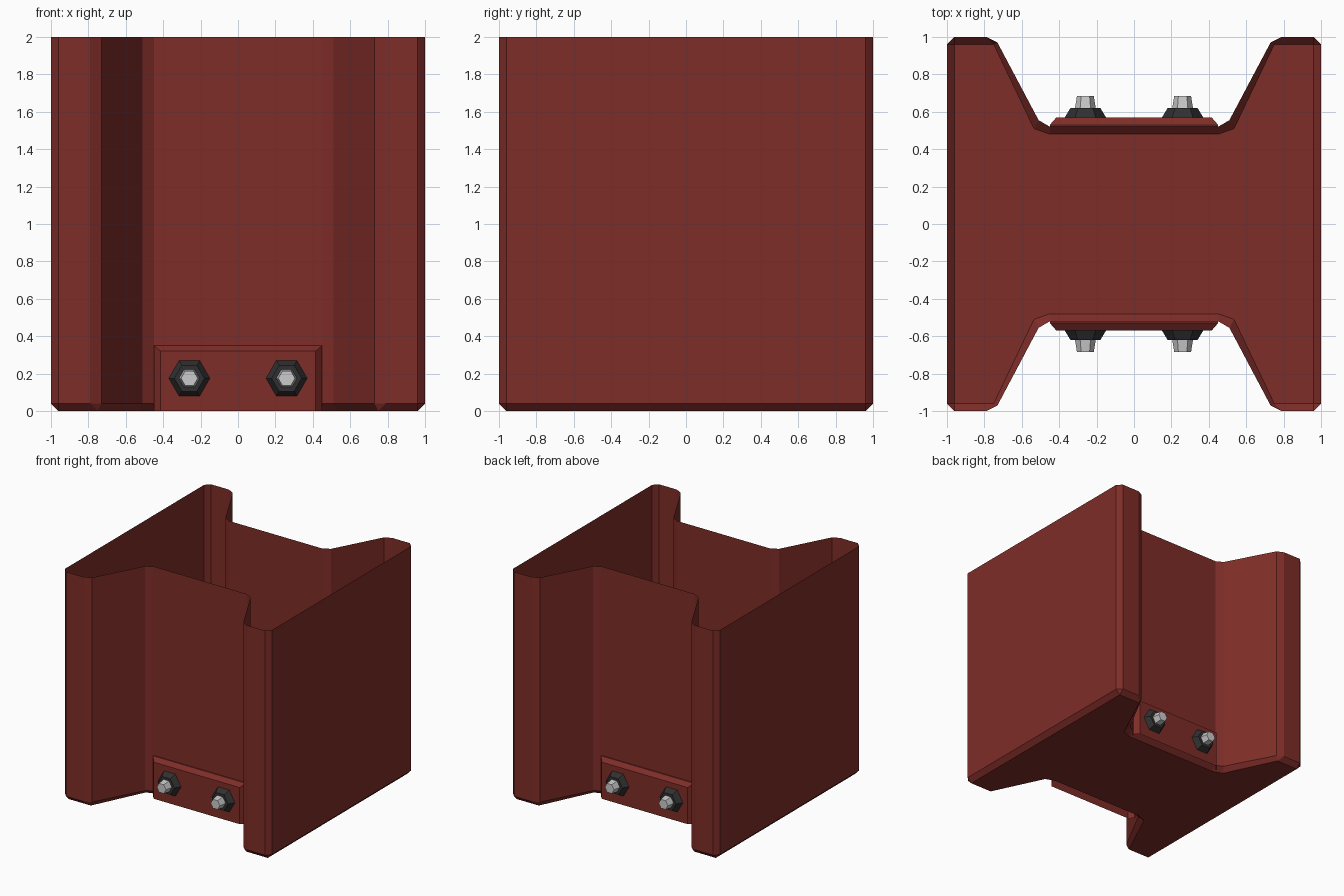
import bpy, bmesh, math
from mathutils import Matrix

if "Cube" in bpy.data.objects:
    bpy.data.objects.remove(bpy.data.objects["Cube"])


def material(name, rgb):
    m = bpy.data.materials.new(name)
    m.diffuse_color = (*rgb, 1)
    m.use_nodes = True
    m.node_tree.nodes["Principled BSDF"].inputs["Base Color"].default_value = m.diffuse_color
    return m


red = material("dark_red_paint", (0.21, 0.026, 0.021))
black = material("black_metal", (0.03, 0.03, 0.03))


def make_object(name, bm, mat=None):
    mesh = bpy.data.meshes.new(name)
    bm.to_mesh(mesh)
    bm.free()
    ob = bpy.data.objects.new(name, mesh)
    bpy.context.collection.objects.link(ob)
    if mat:
        mesh.materials.append(mat)
    return ob


def loft(rings, cap_last=True):
    """Skin closed rings of equal length, optionally capping the last."""
    bm = bmesh.new()
    vs = [[bm.verts.new(p) for p in ring] for ring in rings]
    n = len(vs[0])
    for a, b in zip(vs, vs[1:]):
        for i in range(n):
            j = (i + 1) % n
            bm.faces.new((a[i], a[j], b[j], b[i]))
    if cap_last:
        bm.faces.new(vs[-1])
    bmesh.ops.remove_doubles(bm, verts=bm.verts, dist=1e-4)
    bmesh.ops.recalc_face_normals(bm, faces=bm.faces)
    return bm


def four_way(quarter, z):
    """Mirror a quarter profile into the full H-shaped outline."""
    half = quarter + [(-x, y) for x, y in reversed(quarter)]
    return [(x, y, z) for x, y in half + [(-x, -y) for x, y in half]]


# Hollow H-section body: open top, chamfered closed bottom
outer = [(1, .96), (.96, 1), (.79, 1), (.73, .97), (.51, .555), (.45, .52)]
inset = [(.96, .96), (.96, .96), (.75, .96), (.75, .96), (.535, .51), (.45, .48)]
make_object("beam_body", loft([four_way(outer, 2), four_way(outer, .04),
                               four_way(inset, 0)]), red)

for side, label in ((-1, "front"), (1, "back")):
    # Mounting plate with bevelled sides and top, open behind and below
    bm = bmesh.new()
    rim = [(-.45, 0), (-.45, .35), (.45, .35), (.45, 0)]
    face = [(-.415, 0), (-.415, .32), (.415, .32), (.415, 0)]
    rings = [[bm.verts.new((x, side * y, z)) for x, z in pts]
             for pts, y in ((rim, .52), (rim, .53), (face, .57))]
    for a, b in zip(rings, rings[1:]):
        for i in range(3):
            bm.faces.new((a[i], a[i + 1], b[i + 1], b[i]))
    bm.faces.new(rings[-1])
    bmesh.ops.recalc_face_normals(bm, faces=bm.faces)
    if bm.faces[:][-1].normal.y * side < 0:
        bmesh.ops.reverse_faces(bm, faces=bm.faces)
    make_object(label + "_plate", bm, red)

    # Tapered hexagonal nuts and bolt ends
    for x in (-.26, .26):
        for part, r1, r2, y1, y2, mat in (("nut", .11, .08, .57, .62, black),
                                          ("bolt", .056, .045, .615, .685, None)):
            bm = bmesh.new()
            bmesh.ops.create_cone(bm, cap_ends=True, segments=6,
                                  radius1=r1, radius2=r2, depth=y2 - y1)
            # Put two corners of the hexagon on the x axis
            v = bm.verts[:][0].co
            spin = Matrix.Rotation(-math.atan2(v.y, v.x), 4, "Z")
            tip = Matrix.Rotation(-side * math.pi / 2, 4, "X")
            move = Matrix.Translation((x, side * (y1 + y2) / 2, .175))
            bm.transform(move @ tip @ spin)
            make_object(label + "_" + part, bm, mat)
